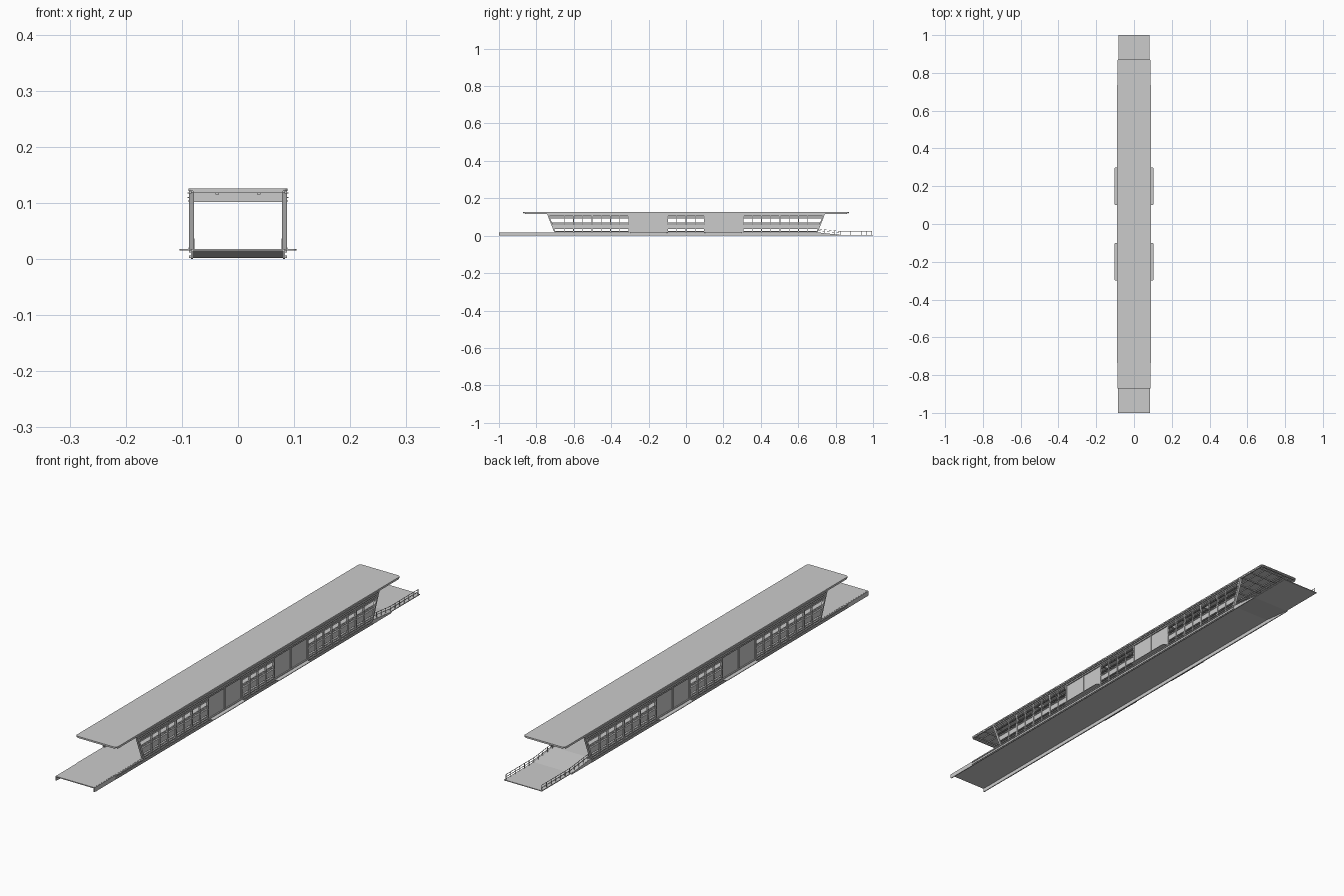
import bpy, bmesh, math
from mathutils import Vector

if "Cube" in bpy.data.objects:
    bpy.data.objects.remove(bpy.data.objects["Cube"])


def mesh_object(name, bm):
    bmesh.ops.recalc_face_normals(bm, faces=bm.faces)
    me = bpy.data.meshes.new(name)
    bm.to_mesh(me)
    bm.free()
    ob = bpy.data.objects.new(name, me)
    bpy.context.collection.objects.link(ob)
    return ob


def add_box(bm, x, y, z, lean=0.0):
    """Box from ranges; lean shifts the top along y."""
    v = [bm.verts.new((a, b + (lean if c == z[1] else 0), c)) for a in x for b in y for c in z]
    for f in ((0, 1, 3, 2), (4, 6, 7, 5), (0, 4, 5, 1), (2, 3, 7, 6), (0, 2, 6, 4), (1, 5, 7, 3)):
        bm.faces.new([v[i] for i in f])


def boxes(name, items, mirror=False):
    bm = bmesh.new()
    for it in items:
        add_box(bm, *it)
    ob = mesh_object(name, bm)
    if mirror:
        m = ob.modifiers.new("both_sides", "MIRROR")
        m.use_axis = (True, False, False)
    return ob


def extrude_yz(name, pts, x, mirror=False):
    """Side profile in y,z extruded across x."""
    bm = bmesh.new()
    f = bm.faces.new([bm.verts.new((x[0], p[0], p[1])) for p in pts])
    r = bmesh.ops.extrude_face_region(bm, geom=[f])
    bmesh.ops.translate(bm, vec=(x[1] - x[0], 0, 0),
                        verts=[g for g in r["geom"] if isinstance(g, bmesh.types.BMVert)])
    ob = mesh_object(name, bm)
    if mirror:
        ob.modifiers.new("both_sides", "MIRROR")
    return ob


def rounded_plate(name, hx, y0, y1, z0, z1, r):
    bm = bmesh.new()
    add_box(bm, (-hx, hx), (y0, y1), (z0, z1))
    edges = [e for e in bm.edges if abs(e.verts[0].co.z - e.verts[1].co.z) > 1e-5]
    bmesh.ops.bevel(bm, geom=edges, offset=r, segments=5, profile=0.5, affect="EDGES")
    return mesh_object(name, bm)


# Deck, ramp and lower landing as one thin folded plate
extrude_yz("deck_and_ramp", [(-1, .018), (.7, .018), (.82, .005), (1, .005),
                             (1, .002), (.82, .002), (.7, .0145), (-1, .0145)], (-.081, .081))
extrude_yz("deck_skirt", [(-1, .001), (-1, .0175), (.7, .0175), (.82, .005), (.82, 0), (-.99, 0)],
           (.0805, .084), True)
boxes("deck_edge_trim", [((.082, .087), (-.87, .7), (.012, .0165)),
                         ((.082, .087), (-.87, .7), (.002, .006))], True)

# Boarding platforms outside the doors
for i, c in enumerate((-.2, .2)):
    rounded_plate("boarding_platform_%d" % i, .104, c - .1, c + .1, .0155, .0178, .008)

# Roof: thin plate with rounded corners, lower rim and purlin grid
rounded_plate("roof_plate", .088, -.872, .872, .1215, .1255, .01)
rim = [((.083, .087), (-.862, .862), (.117, .122))]
boxes("roof_side_rim", rim, True)
boxes("roof_end_rim", [((-.08, .08), (s * .867 - .003, s * .867 + .003), (.118, .122)) for s in (-1, 1)])
boxes("roof_purlins", [((x - .0012, x + .0012), (-.86, .86), (.118, .1218)) for x in (-.055, -.018, .018, .055)]
      + [((-.084, .084), (y / 20 - .0015, y / 20 + .0015), (.1185, .1218)) for y in range(-17, 18)])
boxes("ceiling_lights", [((s * .037 - .003, s * .037 + .003), (y - .04, y + .04), (.1155, .118))
                         for s in (-1, 1) for y in (-.6, -.4, -.2, 0, .2, .4, .6)])

# Portal beams spanning the hall
boxes("portal_beams", [((-.08, .08), (y - .004, y + .004), (.102, .118))
                       for y in (-.5, -.305, -.1, .1, .305, .5)])

# Wall header with slanted ends
extrude_yz("wall_header", [(-.733, .105), (-.742, .119), (.742, .119), (.733, .105)], (.08, .0865), True)
boxes("header_rails", [((.0855, .09), (-.735, .735), (z - .001, z + .001)) for z in (.118, .11)], True)

# Window bays: posts, rails, solid lower band and louvres
bays = ((-.7, -.305), (-.1, .1), (.305, .7))
posts, rails, band, louvres = [], [], [], []
for a, b in bays:
    n = round((b - a) / .05)
    for i in range(n + 1):
        y = a + (b - a) * i / n
        w = .0028 if i % 2 == 0 else .0015
        if abs(y) < .69:
            posts.append(((.079, .087), (y - w, y + w), (.017, .107)))
    # rails reach out to the slanted end posts
    def reach(y, z):
        return y + math.copysign(.04 * (z - .018) / .1, y) if abs(y) > .69 else y
    for z in (.023, .058, .1):
        rails.append(((.08, .0865), (reach(a, z), reach(b, z)), (z - .002, z + .002)))
    band.append(((.0815, .084), (reach(a, .046), reach(b, .046)), (.036, .057)))
    for z in (.03, .066, .072, .09, .095):
        louvres.append(((.081, .0862), (reach(a, z), reach(b, z)), (z - .0006, z + .0006)))
boxes("wall_posts", posts, True)
boxes("wall_rails", rails, True)
boxes("wall_lower_band", band, True)
boxes("wall_louvres", louvres, True)
boxes("slanted_end_posts", [((.0785, .0875), (s * .7 - .004, s * .7 + .004), (.017, .119), s * .04)
                            for s in (-1, 1)], True)

# Sliding doors: two leaves per opening, with frames
leaves, frames = [], []
for c in (-.2025, .2025):
    for k in (-1, 1):
        m = c + k * .051
        leaves.append(((.0825, .084), (m - .051, m + .051), (.018, .106)))
        frames += [((.0815, .0868), (m + q * .0495 - .0015, m + q * .0495 + .0015), (.018, .106))
                   for q in (-1, 1)]
    for z in (.0195, .1035):
        frames.append(((.0815, .0885), (c - .102, c + .102), (z - .0015, z + .0015)))
boxes("door_leaves", leaves, True)
boxes("door_frames", frames, True)

# Ramp handrails, following the slope
def ground(y):
    return .018 - .013 * min(max((y - .7) / .12, 0), 1)

bars = []
for h in (.009, .018):
    for y0, y1 in ((.71, .82), (.82, .995)):
        bars.append(extrude_yz("handrail_bar", [(y0, ground(y0) + h), (y1, ground(y1) + h),
                                                (y1, ground(y1) + h + .0014), (y0, ground(y0) + h + .0014)],
                               (.0762, .0778), True))
boxes("handrail_posts", [((.0762, .0778), (y - .0009, y + .0009), (ground(y) - .001, ground(y) + .0185))
                         for y in [.711 + i * .0283 for i in range(11)]], True)
